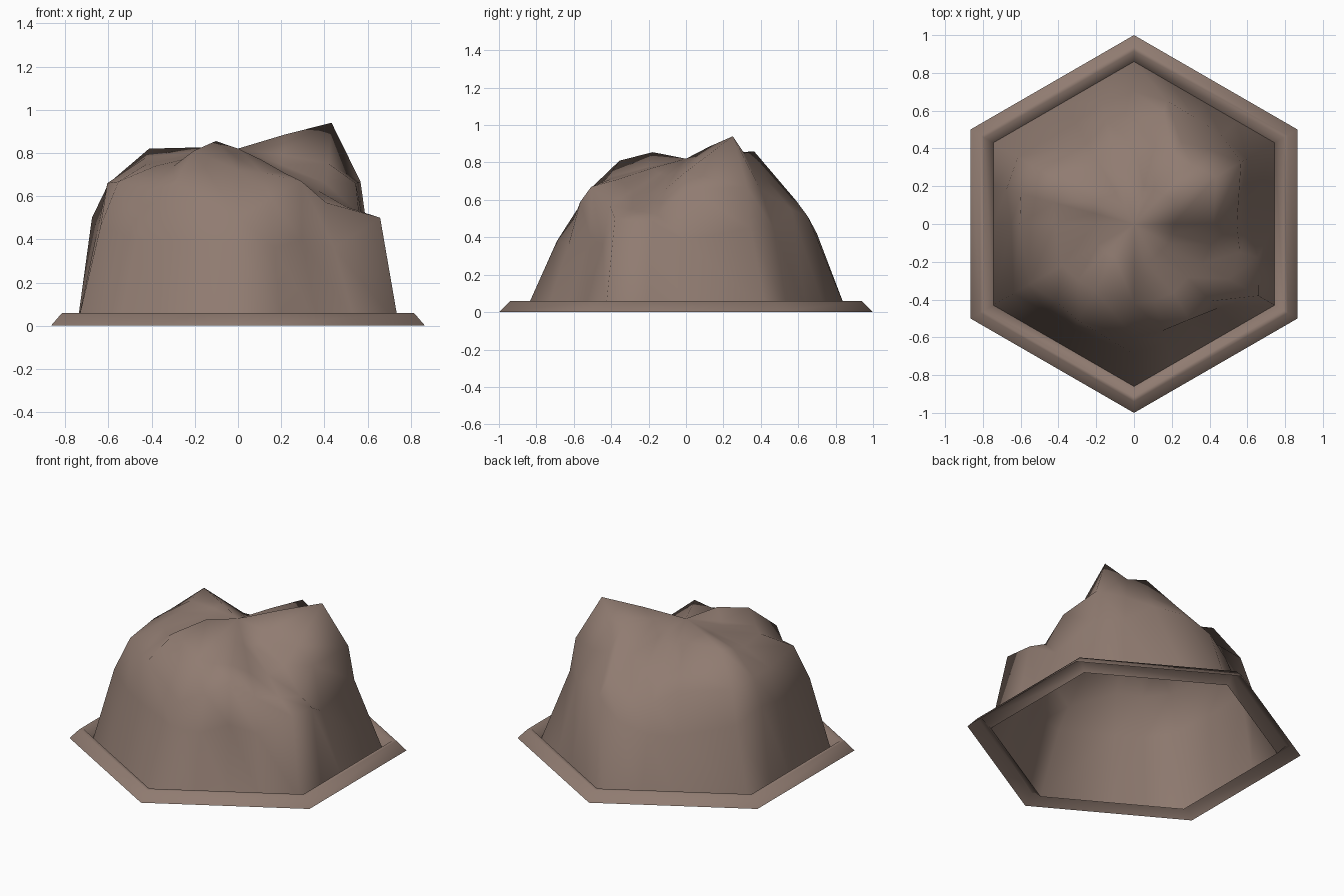
import bpy, bmesh, math

if "Cube" in bpy.data.objects:
    bpy.data.objects.remove(bpy.data.objects["Cube"])

rock = bpy.data.materials.new("brown_rock")
rock.diffuse_color = (0.28, 0.2, 0.165, 1)
rock.use_nodes = True
rock.node_tree.nodes["Principled BSDF"].inputs["Base Color"].default_value = rock.diffuse_color


def finish(name, bm):
    bmesh.ops.recalc_face_normals(bm, faces=bm.faces)
    me = bpy.data.meshes.new(name)
    bm.to_mesh(me)
    bm.free()
    me.materials.append(rock)
    for p in me.polygons:
        p.use_smooth = True
    ob = bpy.data.objects.new(name, me)
    bpy.context.collection.objects.link(ob)
    return ob


def ring_point(bm, r, deg, z):
    a = math.radians(deg)
    return bm.verts.new((r * math.cos(a), r * math.sin(a), z))


def hex_radius(deg, corner):
    # distance to a hexagon whose corners sit at 30, 90, 150 ... degrees
    off = (deg + 30) % 60 - 30
    return corner * math.cos(math.radians(30)) / math.cos(math.radians(off))


def bridge(bm, a, b):
    n = len(a)
    for i in range(n):
        j = (i + 1) % n
        bm.faces.new((a[i], a[j], b[j], b[i]))


# hexagonal rim: outer bevel, narrow flat top, inner slope, open underneath
bm = bmesh.new()
loops = [[ring_point(bm, r, 30 + 60 * k, z) for k in range(6)]
         for r, z in ((1.0, 0.0), (0.94, 0.06), (0.915, 0.06), (0.86, 0.0))]
for lo, hi in zip(loops, loops[1:]):
    bridge(bm, lo, hi)
finish("hex_rim", bm)

# mountain shell: radial ridge profiles (radius, height) by direction
SUMMIT = 0.82
profiles = {
    0:   ((.42, .75), (.545, .66), (.60, .38)),
    30:  ((.50, .94), (.655, .667), (.69, .45)),
    45:  ((.44, .85), (.56, .66), (.66, .45)),
    60:  ((.42, .86), (.50, .70), (.65, .55)),
    75:  ((.42, .71), (.61, .595), (.675, .51)),
    90:  ((.42, .66), (.56, .52), (.70, .42)),
    105: ((.45, .625), (.56, .52), (.66, .35)),
    120: ((.38, .68), (.50, .575), (.62, .34)),
    150: ((.475, .82), (.64, .63), (.71, .42)),
    165: ((.44, .78), (.62, .66), (.70, .50)),
    180: ((.42, .75), (.605, .66), (.65, .45)),
    210: ((.44, .74), (.64, .667), (.735, .46)),
    225: ((.42, .74), (.58, .63), (.66, .40)),
    240: ((.41, .81), (.59, .66), (.64, .40)),
    270: ((.42, .72), (.60, .50), (.69, .38)),
    285: ((.42, .71), (.585, .59), (.65, .36)),
    300: ((.42, .71), (.585, .67), (.59, .40)),
    315: ((.40, .65), (.577, .57), (.63, .36)),
    330: ((.42, .63), (.58, .55), (.76, .50)),
    345: ((.42, .66), (.58, .52), (.68, .48)),
}
bm = bmesh.new()
top = bm.verts.new((0, 0, SUMMIT))
# inner ring halfway to the crest, with one small raised knoll
rings = [[ring_point(bm, p[0][0] / 2, d, (p[0][1] + SUMMIT) / 2
                     + (0.04 if d == 240 else 0.005)) for d, p in profiles.items()]]
rings += [[ring_point(bm, p[k][0], d, p[k][1]) for d, p in profiles.items()]
          for k in range(3)]
rings.append([ring_point(bm, hex_radius(d, 0.86), d, 0.0) for d in profiles])
n = len(profiles)
for i in range(n):
    bm.faces.new((top, rings[0][i], rings[0][(i + 1) % n]))
for a, b in zip(rings, rings[1:]):
    bridge(bm, a, b)
finish("mountain", bm)
